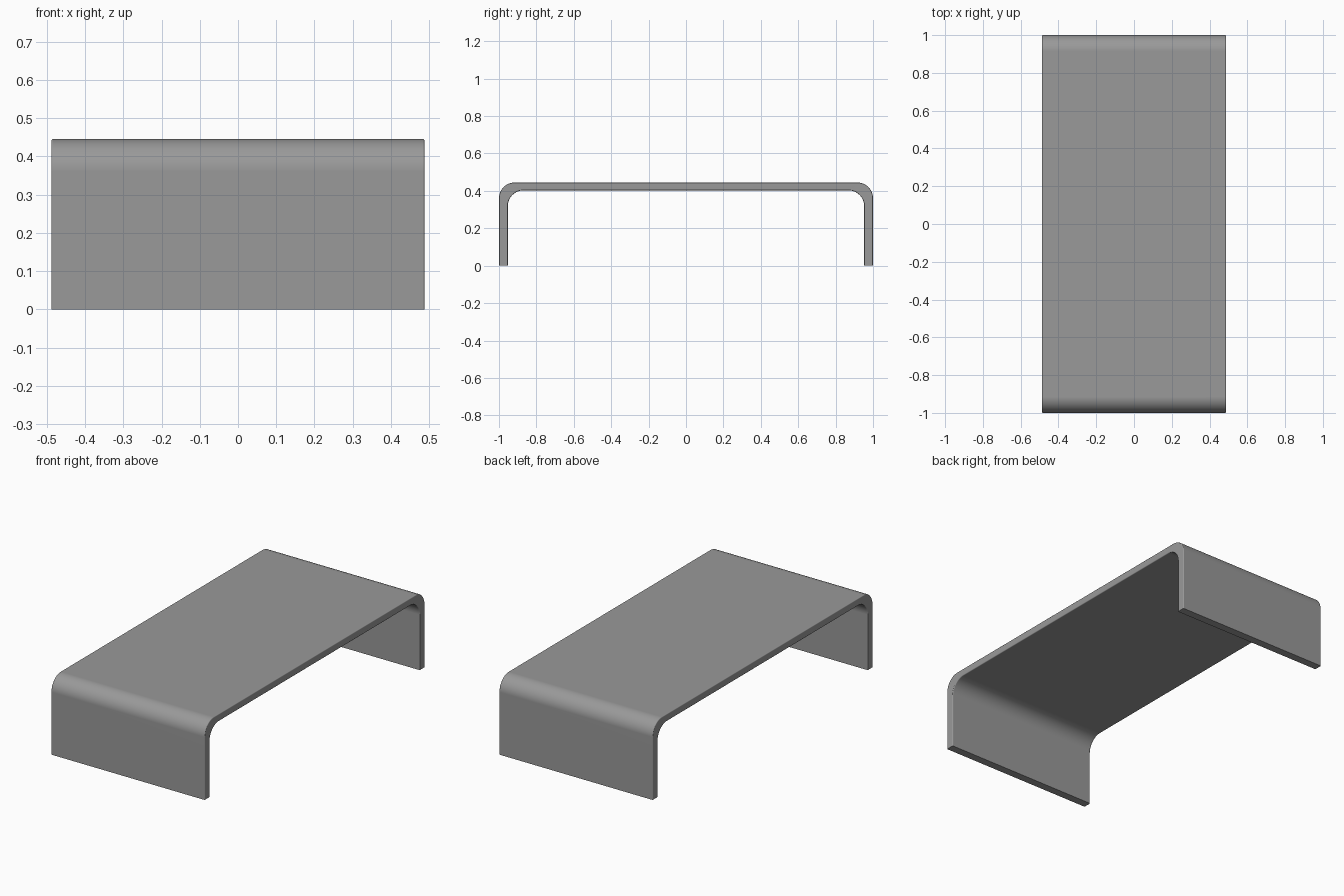
import bpy, bmesh
from math import sin, cos, pi

if "Cube" in bpy.data.objects:
    bpy.data.objects.remove(bpy.data.objects["Cube"])

HALF_W, HALF_L, HEIGHT = 0.488, 1.0, 0.445
LEG_THICK, TOP_THICK = 0.047, 0.042
R_OUT, R_IN, STEPS, EDGE = 0.085, 0.085, 12, 0.005


def half_outline(y, z, r):
    """Foot, then rounded shoulder, on the +y side."""
    pts = [(y, 0.0)]
    for i in range(STEPS + 1):
        a = pi / 2 * i / STEPS
        pts.append((y - r + r * cos(a), z - r + r * sin(a)))
    return pts


def arch(y, z, r):
    """Full arch from the +y foot to the -y foot."""
    half = half_outline(y, z, r)
    return half + [(-py, pz) for py, pz in reversed(half)]


# Bent sheet: outer and inner arches closed into one profile
profile = (arch(HALF_L, HEIGHT, R_OUT)
           + arch(HALF_L - LEG_THICK, HEIGHT - TOP_THICK, R_IN)[::-1])

bm = bmesh.new()
face = bm.faces.new([bm.verts.new((-HALF_W, y, z)) for y, z in profile])
ext = bmesh.ops.extrude_face_region(bm, geom=[face])
moved = [g for g in ext["geom"] if isinstance(g, bmesh.types.BMVert)]
bmesh.ops.translate(bm, verts=moved, vec=(2 * HALF_W, 0, 0))
bmesh.ops.recalc_face_normals(bm, faces=bm.faces)

# Slightly rounded long edges, feet left square
rim = [e for e in bm.edges
       if abs(e.verts[0].co.x - e.verts[1].co.x) < 1e-6
       and max(v.co.z for v in e.verts) > 1e-4]
bmesh.ops.bevel(bm, geom=rim, offset=EDGE, offset_type='OFFSET', segments=3,
                profile=0.5, affect='EDGES', clamp_overlap=True)
bmesh.ops.recalc_face_normals(bm, faces=bm.faces)

mesh = bpy.data.meshes.new("bent_table")
bm.to_mesh(mesh)
bm.free()
table = bpy.data.objects.new("bent_table", mesh)
bpy.context.collection.objects.link(table)
bpy.context.view_layer.objects.active = table
table.select_set(True)
bpy.ops.object.shade_smooth_by_angle(angle=0.6)

# Keep the broad panels evenly shaded next to the small bevels
normals = table.modifiers.new("even_shading", 'WEIGHTED_NORMAL')
normals.keep_sharp = True

# Dark grey finish
finish = bpy.data.materials.new("dark_grey")
finish.diffuse_color = (0.32, 0.32, 0.32, 1.0)
finish.use_nodes = True
finish.node_tree.nodes["Principled BSDF"].inputs["Base Color"].default_value = finish.diffuse_color
mesh.materials.append(finish)
